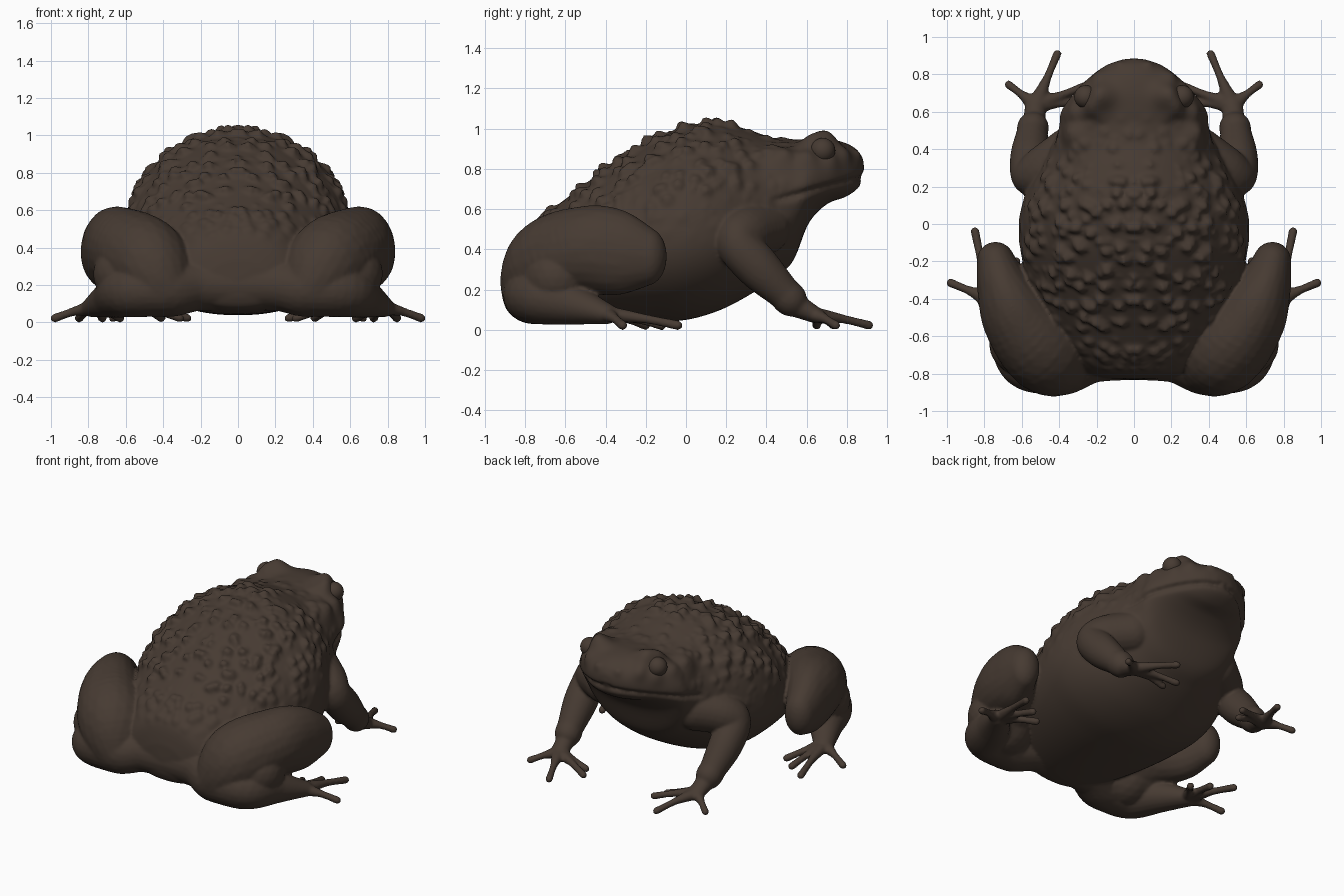
import bpy, bmesh, math
from mathutils import Vector, Matrix, noise

if "Cube" in bpy.data.objects:
    bpy.data.objects.remove(bpy.data.objects["Cube"])

skin = bpy.data.materials.new("dark_brown_skin")
skin.diffuse_color = (0.062, 0.043, 0.032, 1)
skin.use_nodes = True
skin.node_tree.nodes["Principled BSDF"].inputs["Base Color"].default_value = skin.diffuse_color


def make_object(name, me):
    for p in me.polygons:
        p.use_smooth = True
    ob = bpy.data.objects.new(name, me)
    bpy.context.collection.objects.link(ob)
    me.materials.append(skin)
    return ob


def clamp(v):
    return max(0.0, min(1.0, v))


def spline(pts, t):
    """Catmull-Rom through tuples of any length."""
    i = min(int(t), len(pts) - 2)
    u = t - i
    a, b, c, d = (pts[max(0, min(len(pts) - 1, i + k))] for k in (-1, 0, 1, 2))
    return [0.5 * (2 * q + (r - p) * u + (2 * p - 5 * q + 4 * r - s) * u * u
                   + (3 * q - p - 3 * r + s) * u ** 3)
            for p, q, r, s in zip(a, b, c, d)]


def digits(palm, tips, r):
    """Slender toes, broad at the palm, with slightly swollen ends."""
    out = []
    for x, y in tips:
        mid = [palm[i] * 0.48 + (x, y, 0.036)[i] * 0.52 for i in range(3)]
        out.append([(*palm, r * 2.2, 0.75), (*mid, r, 1), (x, y, 0.023, r, 1)])
    return out


# Body and head: sections along y as (y, top, bottom, widest height, half width)
sections = [
    (-0.825, 0.34, 0.14, 0.22, 0.16), (-0.79, 0.47, 0.08, 0.24, 0.28),
    (-0.70, 0.57, 0.055, 0.27, 0.37), (-0.56, 0.68, 0.045, 0.32, 0.46),
    (-0.38, 0.815, 0.04, 0.38, 0.545), (-0.18, 0.94, 0.04, 0.43, 0.60),
    (0.0, 1.008, 0.05, 0.45, 0.615), (0.16, 1.028, 0.095, 0.47, 0.58),
    (0.30, 0.998, 0.165, 0.53, 0.505), (0.43, 0.955, 0.25, 0.62, 0.43),
    (0.53, 0.945, 0.34, 0.68, 0.40), (0.61, 0.95, 0.53, 0.72, 0.385),
    (0.70, 0.95, 0.625, 0.74, 0.32), (0.79, 0.93, 0.66, 0.77, 0.23),
    (0.85, 0.895, 0.70, 0.79, 0.145), (0.88, 0.85, 0.745, 0.80, 0.06)]
RINGS, SIDES = 160, 140
bm = bmesh.new()
rings = []
for i in range(RINGS + 1):
    y, top, bot, mid, w = spline(sections, i / RINGS * (len(sections) - 1))
    ring = []
    for j in range(SIDES):
        a = 2 * math.pi * j / SIDES
        s, c = math.sin(a), math.cos(a)
        z = mid + s * ((top - mid) if s > 0 else (mid - bot))
        ring.append(bm.verts.new((w * math.copysign(abs(c) ** (1 if s > 0 else 0.9), c), y, z)))
    rings.append(ring)
for ra, rb in zip(rings, rings[1:]):
    for j in range(SIDES):
        k = (j + 1) % SIDES
        bm.faces.new((ra[j], ra[k], rb[k], rb[j]))
for ring, dy in ((rings[0], -0.008), (rings[-1], 0.006)):
    tip = bm.verts.new(sum((v.co for v in ring), Vector()) / SIDES + Vector((0, dy, 0)))
    for j in range(SIDES):
        bm.faces.new((ring[j], ring[(j + 1) % SIDES], tip))
bmesh.ops.recalc_face_normals(bm, faces=bm.faces[:])
bm.normal_update()

# Swellings (centre, spread, height): gland, brow front and back, cheek, nostril
swellings = [((0.31, 0.47, 0.85), 0.08, 0.055), ((0.17, 0.69, 0.93), 0.065, 0.07),
             ((0.22, 0.62, 0.92), 0.055, 0.05), ((0.30, 0.60, 0.84), 0.045, 0.03),
             ((0.25, 0.70, 0.83), 0.05, 0.03), ((0.19, 0.78, 0.87), 0.045, 0.025),
             ((0.075, 0.845, 0.87), 0.025, 0.014)]
# Warts over the back and flanks, and a mouth crease around the head
moves = []
for v in bm.verts:
    x, y, z = v.co
    p = Vector((abs(x), y, z))
    d = noise.voronoi(p / 0.075)[0][0]
    mask = clamp((z - 0.42) / 0.25) * clamp((0.62 - y) / 0.4)
    mask *= 0.45 + 0.55 * clamp((z - 0.55 + 0.5 * max(0, -y)) / 0.3)
    wart = 0.036 * mask * max(0.0, 1 - (d / 0.52) ** 2)
    lip = 0.64 + 0.25 * max(0.0, y - 0.42)
    crease = 0.024 * clamp((y - 0.40) / 0.08) * math.exp(-((z - lip) / 0.015) ** 2)
    swell = sum(h * math.exp(-((p - Vector(c)).length / s) ** 2) for c, s, h in swellings)
    moves.append(v.normal * (wart - crease + swell) + Vector((0, -0.3, 0.1)) * wart)
for v, m in zip(bm.verts, moves):
    v.co += m
bm.verts.index_update()
verts = [v.co.copy() for v in bm.verts]
faces = [[v.index for v in f.verts] for f in bm.faces]
bm.free()

# Limbs as chains of (x, y, z, radius, height stretch)
palm = (0.525, 0.635, 0.075)
foot = (0.775, -0.40, 0.08)
front_leg = [(0.34, 0.38, 0.51, 0.14, 1), (0.47, 0.29, 0.48, 0.135, 1),
             (0.55, 0.26, 0.425, 0.107, 1.1), (0.555, 0.36, 0.31, 0.107, 1.05),
             (0.545, 0.48, 0.19, 0.085, 1), (0.54, 0.515, 0.155, 0.085, 1),
             (0.535, 0.545, 0.125, 0.062, 1), (*palm, 0.058, 0.65)]
thigh = [(0.74, -0.195, 0.365, 0.10, 1.45), (0.70, -0.33, 0.385, 0.14, 1.5),
         (0.615, -0.51, 0.395, 0.195, 1.13), (0.48, -0.68, 0.32, 0.22, 1.05),
         (0.38, -0.76, 0.185, 0.155, 1), (0.22, -0.71, 0.20, 0.14, 1),
         (0.0, -0.70, 0.20, 0.135, 1)]
shin = [(0.40, -0.765, 0.18, 0.15, 1), (0.58, -0.735, 0.165, 0.145, 0.95),
        (0.68, -0.56, 0.125, 0.105, 0.95), (*foot, 0.065, 0.8)]
ham = [(0.50, -0.68, 0.24, 0.19, 1), (0.61, -0.64, 0.26, 0.165, 1)]
chains = [front_leg, thigh, shin, ham]
chains += digits(palm, [(0.67, 0.745), (0.41, 0.91), (0.27, 0.735), (0.31, 0.65)], 0.023)
chains += digits(foot, [(0.98, -0.315), (0.85, -0.04), (0.725, -0.12), (0.63, -0.2)], 0.024)

# Fill each chain with overlapping balls on both sides
bm = bmesh.new()
bmesh.ops.create_icosphere(bm, subdivisions=3, radius=1)
bm.verts.index_update()
ball_v = [v.co.copy() for v in bm.verts]
ball_f = [[v.index for v in f.verts] for f in bm.faces]
bm.free()
for chain in chains:
    for i, (a, b) in enumerate(zip(chain, chain[1:])):
        gap = (Vector(a[:3]) - Vector(b[:3])).length
        n = max(2, math.ceil(gap / (0.2 * min(a[3], b[3]))))
        for k in range(n + (i == len(chain) - 2)):
            x, y, z, r, s = spline(chain, i + k / n)
            for side in (-1, 1):
                start = len(verts)
                verts += [Vector((side * x + v.x * r, y + v.y * r, z + v.z * r * s))
                          for v in ball_v]
                faces += [[start + q for q in f] for f in ball_f]

# One continuous skin over body and limbs
me = bpy.data.meshes.new("warty_body_and_legs")
me.from_pydata(verts, [], faces)
body = make_object("warty_body_and_legs", me)
rm = body.modifiers.new("fuse", 'REMESH')
rm.mode = 'VOXEL'
rm.voxel_size = 0.0105
rm.use_smooth_shade = True
sm = body.modifiers.new("soften", 'SMOOTH')
sm.factor = 0.5
sm.iterations = 3

# Eyes, sunk between brow and cheek
bm = bmesh.new()
for side in (-1, 1):
    bmesh.ops.create_uvsphere(bm, u_segments=24, v_segments=16, radius=0.062,
                              matrix=Matrix.Translation((side * 0.258, 0.68, 0.892)))
me = bpy.data.meshes.new("eyes")
bm.to_mesh(me)
bm.free()
make_object("eyes", me)
